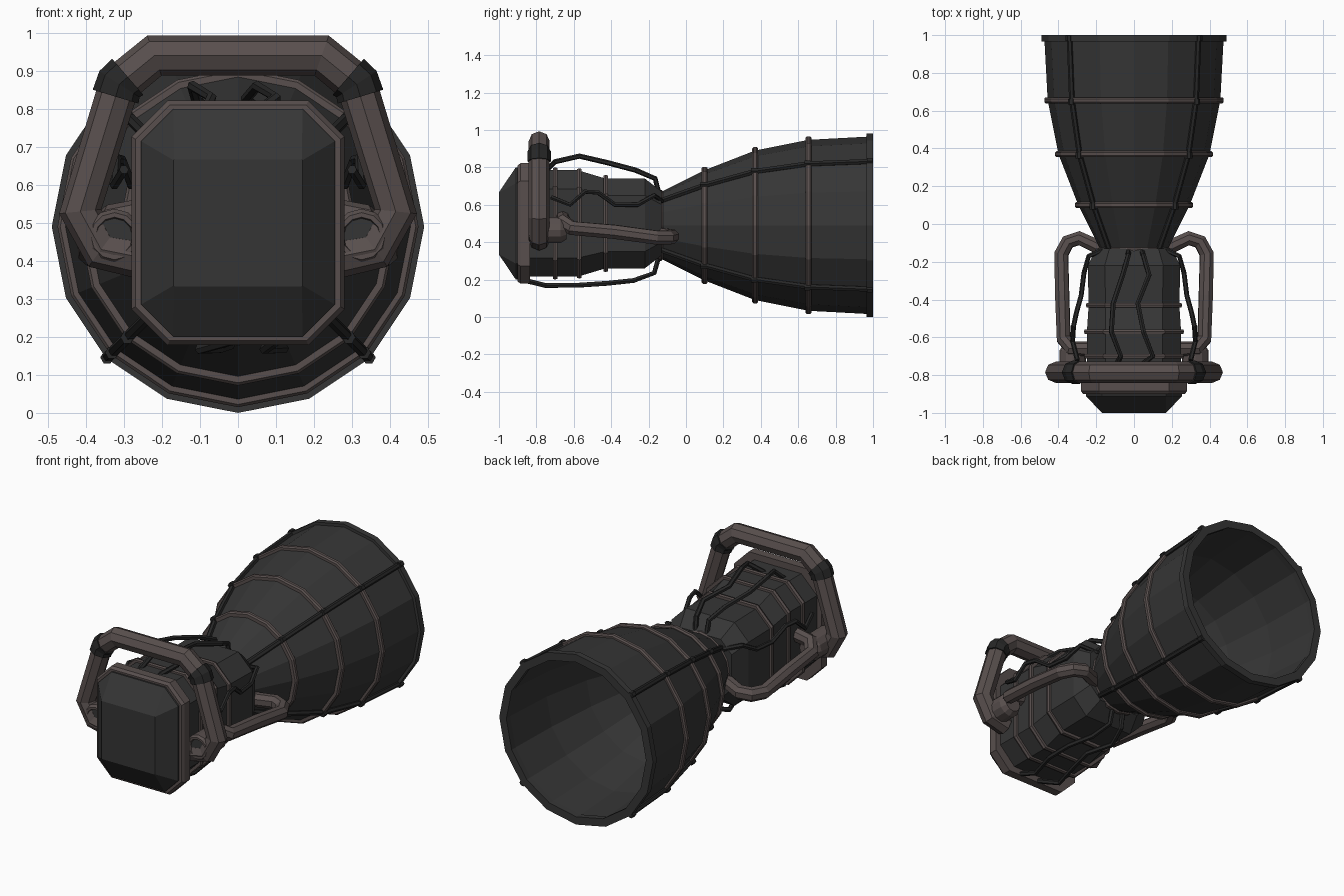
import bpy, math

if "Cube" in bpy.data.objects:
    bpy.data.objects.remove(bpy.data.objects["Cube"])

CZ = 0.49  # height of the engine axis


def material(name, rgb):
    m = bpy.data.materials.new(name)
    m.diffuse_color = (*rgb, 1)
    m.use_nodes = True
    m.node_tree.nodes["Principled BSDF"].inputs["Base Color"].default_value = m.diffuse_color
    return m


DARK = material("dark_grey", (0.036, 0.036, 0.036))
BROWN = material("brown_grey", (0.098, 0.078, 0.075))
BLACK = material("near_black", (0.020, 0.020, 0.020))


def add(name, mesh, mat):
    mesh.materials.clear()
    mesh.materials.append(mat)
    o = bpy.data.objects.new(name, mesh)
    bpy.context.collection.objects.link(o)
    return o


def loft(name, rings, mat, cap=True, closed=False):
    """Skin a list of equal-length point rings."""
    n, k = len(rings[0]), len(rings)
    verts = [p for r in rings for p in r]
    faces = []
    for a in range(k if closed else k - 1):
        b = (a + 1) % k
        for i in range(n):
            j = (i + 1) % n
            faces.append((a * n + i, a * n + j, b * n + j, b * n + i))
    if cap and not closed:
        faces += [tuple(range(n))[::-1], tuple((k - 1) * n + i for i in range(n))]
    me = bpy.data.meshes.new(name)
    me.from_pydata(verts, [], faces)
    return add(name, me, mat)


def circle(y, r, n=16, x=0, z=CZ):
    return [(x + r * math.sin(2 * math.pi * i / n), y, z + r * math.cos(2 * math.pi * i / n))
            for i in range(n)]


def octo(y, hx, hz, c):
    """Rectangle with cut corners, facing along y."""
    q = [(hx, hz - c), (hx - c, hz), (c - hx, hz), (-hx, hz - c),
         (-hx, c - hz), (c - hx, -hz), (hx - c, -hz), (hx, c - hz)]
    return [(x, y, CZ + 0.01 + z) for x, z in q]


def tube(name, pts, r, mat, res=2):
    cu = bpy.data.curves.new(name, 'CURVE')
    cu.dimensions = '3D'
    cu.bevel_depth, cu.bevel_resolution, cu.use_fill_caps = r, res, True
    s = cu.splines.new('POLY')
    s.points.add(len(pts) - 1)
    for p, co in zip(s.points, pts):
        p.co = (*co, 1)
    s.use_smooth = False
    tmp = bpy.data.objects.new(name + "_path", cu)
    bpy.context.collection.objects.link(tmp)
    dg = bpy.context.evaluated_depsgraph_get()
    me = bpy.data.meshes.new_from_object(tmp.evaluated_get(dg))
    bpy.data.objects.remove(tmp)
    for f in me.polygons:
        f.use_smooth = False
        f.material_index = 0
    return add(name, me, mat)


# Nozzle bell: outer wall, rim, inner wall
bell = [(-0.15, 0.17), (0.10, 0.295), (0.37, 0.40), (0.655, 0.457), (0.99, 0.475)]
inner = [(0.99, 0.45), (0.655, 0.43), (0.37, 0.375), (0.10, 0.27), (-0.12, 0.145)]
loft("nozzle_bell", [circle(y, r) for y, r in bell + inner], DARK)


def hoop(name, y, r, w, t, mat):
    prof = [(-w, r - t), (-w, r + t * .6), (-w * .5, r + t), (w * .5, r + t), (w, r + t * .6), (w, r - t)]
    loft(name, [circle(y + a, b) for a, b in prof], mat, closed=True)


# Nozzle hoops and exit rim
for i, (y, r) in enumerate([(-0.14, 0.172), (0.10, 0.295), (0.37, 0.40), (0.655, 0.457)]):
    hoop(f"nozzle_hoop_{i}", y, r, 0.016, 0.018, BROWN)
loft("nozzle_rim", [circle(y, r) for y, r in
     [(0.965, 0.445), (0.965, 0.49), (1.0, 0.49), (1.0, 0.445)]], DARK, closed=True)

# Four straps running along the bell
for i in range(4):
    a = math.radians(45 + 90 * i)
    tube(f"nozzle_strap_{i}", [((r + .008) * math.cos(a), y, CZ + (r + .008) * math.sin(a))
                               for y, r in bell], 0.015, BLACK, 1)
    for j, (y, r) in enumerate(bell[1:]):
        tube(f"strap_clip_{i}_{j}", [((r + .012) * math.cos(a), y + d, CZ + (r + .012) * math.sin(a))
                                     for d in (-0.022, 0.008)], 0.018, BLACK, 1)

# Engine body
loft("engine_body", [octo(*s) for s in [
    (-0.85, 0.25, 0.285, 0.10), (-0.58, 0.25, 0.285, 0.10), (-0.43, 0.24, 0.24, 0.09),
    (-0.22, 0.245, 0.24, 0.09), (-0.13, 0.20, 0.17, 0.07)]], DARK)

# Bands round the body
for i, (y, hx, hz) in enumerate([(-0.70, 0.265, 0.30), (-0.57, 0.265, 0.295), (-0.43, 0.255, 0.26)]):
    loft(f"body_band_{i}", [octo(y + d, hx - k, hz - k, 0.1) for d, k in
         [(-.012, .03), (-.012, .004), (0, 0), (.012, .004), (.012, .03)]], BROWN, closed=True)

# Front flange and tapered cover
loft("front_flange", [octo(-0.90, 0.27, 0.31, 0.09), octo(-0.885, 0.28, 0.322, 0.095),
                      octo(-0.835, 0.28, 0.322, 0.095)], BROWN)
loft("front_cover", [octo(-1.0, 0.17, 0.167, 0.002), octo(-0.91, 0.255, 0.30, 0.085),
                     octo(-0.88, 0.255, 0.30, 0.085)], DARK)

# Handle frame over the front
Y = -0.785
half = [(0.26, 0.41), (0.36, 0.43), (0.415, 0.53), (0.312, 0.865), (0.22, 0.94)]
path = [(-x, Y, z) for x, z in half] + [(x, Y, z) for x, z in half[::-1]]
tube("handle_frame", path, 0.056, BROWN)

for side, s in (("left", -1), ("right", 1)):
    # Collar at the handle corner
    tube(f"handle_collar_{side}", [(s * 0.322, Y, 0.832), (s * 0.312, Y, 0.865),
                                   (s * 0.290, Y, 0.884)], 0.063, BLACK)
    # Pump stub with ring and dark centre
    X, Z = s * 0.325, 0.465
    loft(f"pump_ring_{side}", [circle(y, r, 12, X, Z) for y, r in [
        (-0.64, 0.05), (-0.67, 0.07), (-0.825, 0.072), (-0.838, 0.062), (-0.838, 0.05), (-0.82, 0.046)]], BROWN)
    loft(f"pump_centre_{side}", [circle(y, 0.047, 12, X, Z) for y in (-0.824, -0.80)], DARK)
    # Feed pipe to the throat
    tube(f"feed_pipe_{side}", [(s * x, y, z) for x, y, z in [
        (0.22, -0.66, 0.53), (0.33, -0.66, 0.51), (0.372, -0.61, 0.475), (0.38, -0.38, 0.455),
        (0.385, -0.16, 0.425), (0.35, -0.095, 0.425), (0.29, -0.075, 0.43), (0.15, -0.14, 0.44)]], 0.04, BROWN)
    # Side cable
    tube(f"side_cable_{side}", [(s * x, y, z) for x, y, z in [
        (0.30, -0.72, 0.64), (0.325, -0.62, 0.60), (0.32, -0.54, 0.67), (0.305, -0.47, 0.665),
        (0.28, -0.38, 0.60), (0.265, -0.26, 0.60), (0.24, -0.17, 0.65), (0.15, -0.13, 0.62)]], 0.013, BLACK, 1)

# Cables above and below the body
for n, xs in enumerate([(-0.10, -0.07, -0.12, -0.11, -0.06, -0.03, -0.03),
                        (0.02, 0.10, 0.05, 0.02, 0.08, 0.05, 0.04)]):
    ys = (-0.76, -0.70, -0.57, -0.42, -0.27, -0.165, -0.14)
    top = (0.77, 0.83, 0.86, 0.825, 0.785, 0.74, 0.64)
    low = (0.19, 0.168, 0.17, 0.18, 0.195, 0.235, 0.34)
    tube(f"top_cable_{n}", list(zip(xs, ys, top)), 0.014, BLACK, 1)
    ylow = (-0.84, -0.75, -0.57, -0.42, -0.28, -0.17, -0.14)
    tube(f"bottom_cable_{n}", [(-x, y, z) for x, y, z in zip(xs, ylow, low)], 0.014, BLACK, 1)
